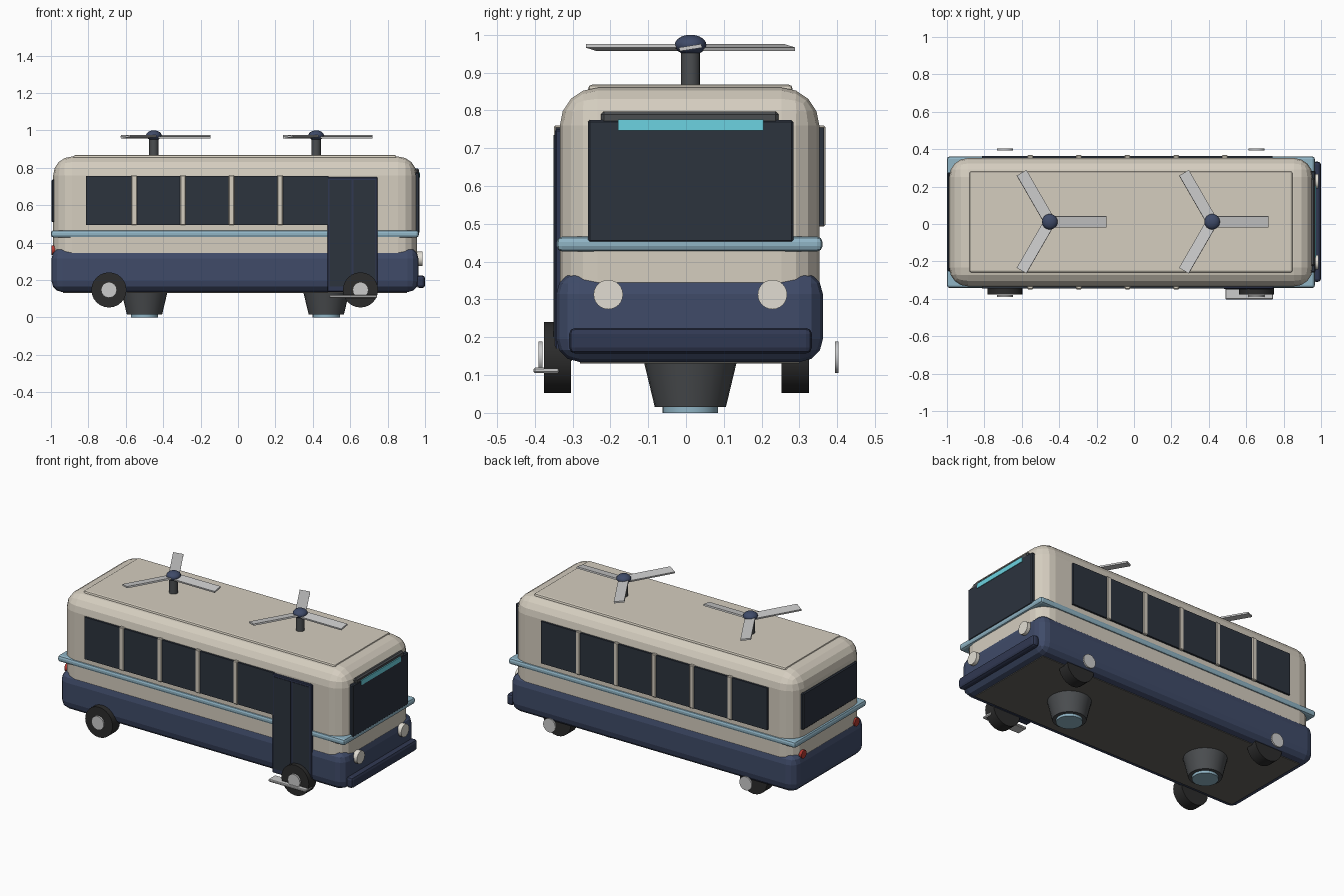
import bpy
from math import radians, pi, cos, sin

if "Cube" in bpy.data.objects:
    bpy.data.objects.remove(bpy.data.objects["Cube"])

CX, CY = -0.016, 0.0095   # centre of the bus body


def mat(name, r, g, b):
    m = bpy.data.materials.new(name)
    m.diffuse_color = (r, g, b, 1)
    m.use_nodes = True
    m.node_tree.nodes["Principled BSDF"].inputs["Base Color"].default_value = m.diffuse_color
    return m


CREAM = mat("cream", .66, .61, .52)
NAVY = mat("navy", .05, .07, .14)
DARKNAVY = mat("dark_navy", .03, .04, .085)
GLASS = mat("glass", .025, .033, .048)
BLUE = mat("trim_blue", .28, .46, .56)
CYAN = mat("cyan", .15, .65, .75)
RUBBER = mat("rubber", .025, .025, .025)
STEEL = mat("dark_steel", .07, .075, .08)
SILVER = mat("silver", .55, .55, .53)
LAMP = mat("lamp", .75, .72, .65)
RED = mat("red", .45, .04, .03)
FLOOR = mat("floor", .13, .125, .11)


def box(name, x, y, z, m, bevel=0, seg=2):
    """Box from (min, max) ranges with an optional rounded edge."""
    bpy.ops.mesh.primitive_cube_add(
        size=1, location=[(a + b) / 2 for a, b in (x, y, z)])
    o = bpy.context.object
    o.name = name
    o.scale = [b - a for a, b in (x, y, z)]
    bpy.ops.object.transform_apply(location=False, rotation=False, scale=True)
    o.data.materials.append(m)
    if bevel:
        mod = o.modifiers.new("bevel", 'BEVEL')
        mod.width, mod.segments = bevel, seg
    return o


def cyl(name, loc, r1, r2, depth, m, axis='z', n=24):
    """Cylinder or cone frustum (r1 at the low end) along an axis."""
    rot = {'z': (0, 0, 0), 'x': (0, pi / 2, 0), 'y': (-pi / 2, 0, 0)}[axis]
    bpy.ops.mesh.primitive_cone_add(vertices=n, radius1=r1, radius2=r2,
                                    depth=depth, location=loc, rotation=rot)
    o = bpy.context.object
    o.name = name
    o.data.materials.append(m)
    bpy.ops.object.shade_smooth_by_angle(angle=radians(30))
    return o


def about(c, h):
    return (c - h, c + h)


# Body shell, skirt, floor, belt trim, roof panel
box("body", about(CX, .972), about(CY, .343), (.2, .86), CREAM, .1, 4)
box("skirt", about(CX, .981), about(CY, .3525), (.135, .374), NAVY, .06, 3)
box("floor_plate", about(CX, .92), about(CY, .29), (.131, .16), FLOOR)
box("belt_trim", (-1, .967), about(CY, .3515), (.427, .466), BLUE, .014, 2)
box("roof_panel", (-.88, .847), about(CY + .002, .27), (.84, .868), CREAM, .01, 2)

# Side windows with pillars; the door replaces the last window on the front side
for side, x_end, count in ((-1, .485, 4), (1, .74, 5)):
    y0 = CY + side * .33
    for nm, depth, xr, m, zr in [("window_band", .355, (-.812, x_end), GLASS, (.495, .755))] + [
            ("pillar", .359, about(-.555 + .26 * i, .015), CREAM, (.493, .76)) for i in range(count)]:
        box(nm, xr, sorted((y0, CY + side * depth)), zr, m, .004 if nm == "pillar" else 0, 1)

# Door with two leaves and a step
box("door_frame", (.478, .746), (-.347, -.3), (.137, .75), DARKNAVY, .004, 1)
for x in ((.49, .606), (.618, .734)):
    box("door_leaf", x, (-.350, -.33), (.165, .735), GLASS)
box("door_step", (.488, .744), (-.403, -.335), (.105, .12), SILVER, .004, 1)

# Windscreen, destination sign, rear window
box("windscreen", (.93, .97), about(.0125, .272), (.45, .775), GLASS, .006, 1)
box("sign_box", (.9, .967), about(.01, .235), (.735, .797), STEEL, .008, 1)
box("sign_strip", (.95, .974), about(.0125, .192), (.747, .776), CYAN)
box("rear_window", (-.998, -.95), about(.0115, .265), (.51, .737), GLASS, .006, 1)

# Lamps and front bumper
for s in (-1, 1):
    cyl("headlight", (.966, CY + .002 + s * .217, .313), .039, .039, .04, LAMP, 'x')
    cyl("tail_light", (-.985, CY + s * .26, .36), .025, .025, .026, RED, 'x', 16)
box("front_bumper", (.955, 1), about(.012, .321), (.157, .225), DARKNAVY, .016, 2)

# Wheels with hub caps set outside them
for x in (-.69, .655):
    for y, yh in ((-.34, -.3845), (.289, .3985)):
        cyl("wheel", (x, y, .147), .094, .094, .072, RUBBER, 'y')
        cyl("hub_cap", (x, yh, .147), .042, .042, .01, SILVER, 'y')

# Lift thrusters under the floor
for x in (-.5, .472):
    cyl("thruster", (x, .0115, .0775), .094, .124, .125, STEEL)
    cyl("thruster_glow", (x, .0115, .015), .073, .073, .03, BLUE)

# Roof rotors: mast, hub, three pitched blades
for x in (-.45, .418):
    cyl("rotor_mast", (x, .012, .9), .025, .025, .12, STEEL, n=16)
    bpy.ops.mesh.primitive_uv_sphere_add(segments=16, ring_count=10, radius=.042,
                                         location=(x, .012, .973))
    hub = bpy.context.object
    hub.name = "rotor_hub"
    hub.scale.z = .64
    hub.data.materials.append(NAVY)
    bpy.ops.object.shade_smooth_by_angle(angle=radians(30))
    for k in range(3):
        a = k * 2 * pi / 3
        b = box("rotor_blade", (-.14, .14), (-.03, .03), (-.005, .005), SILVER)
        b.location = (x + .162 * cos(a), .012 + .162 * sin(a), .966)
        b.rotation_euler = (radians(9), 0, a)
